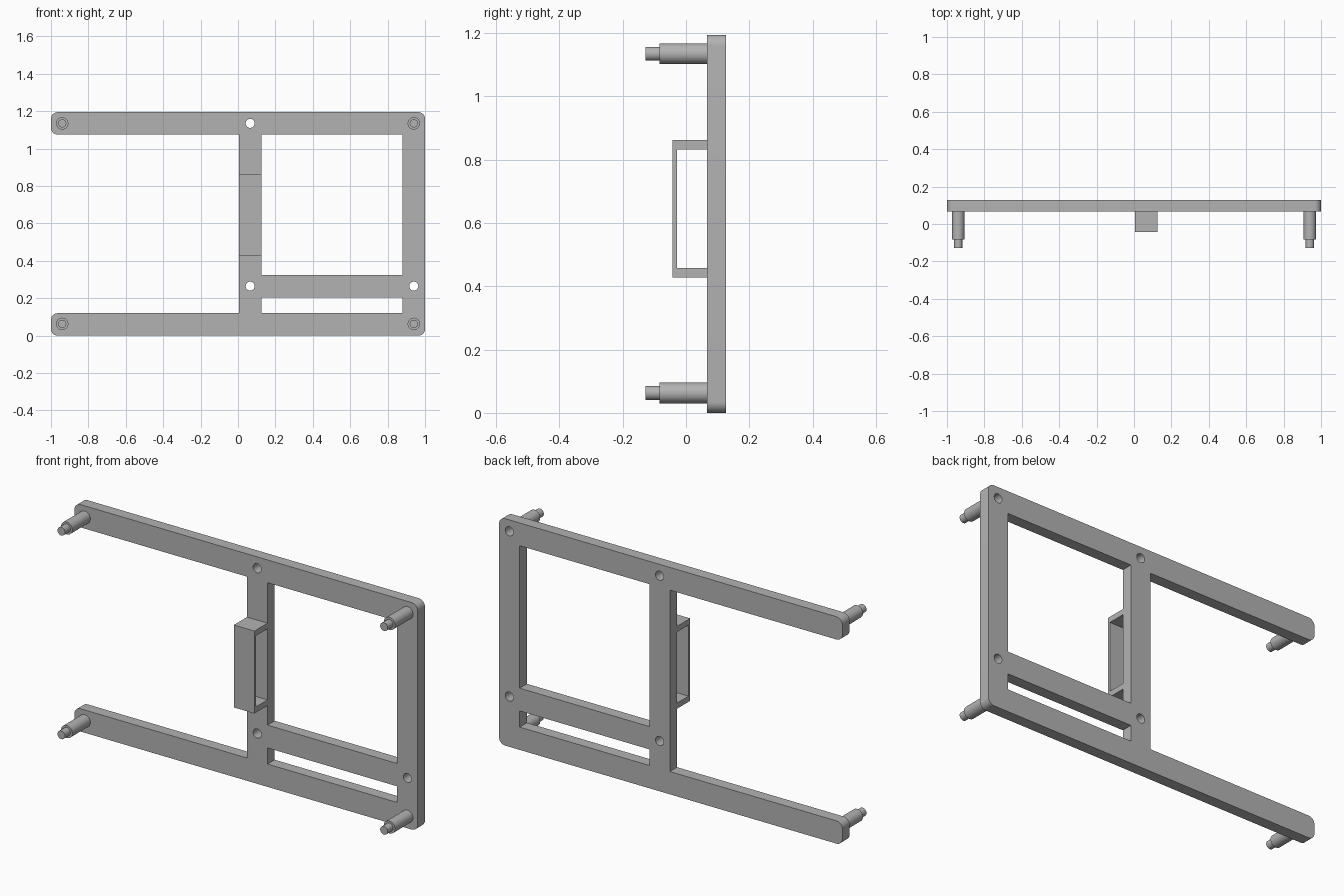
import bpy, bmesh
from math import sin, cos, pi, radians
from mathutils import Matrix, Vector

if "Cube" in bpy.data.objects:
    bpy.data.objects.remove(bpy.data.objects["Cube"])

grey = bpy.data.materials.new("plain grey")
grey.use_nodes = True
grey.diffuse_color = (0.45, 0.45, 0.45, 1)
grey.node_tree.nodes["Principled BSDF"].inputs["Base Color"].default_value = (0.45, 0.45, 0.45, 1)

LENGTH, HEIGHT, BAR = 2.0, 1.195, 0.12
FRONT, BACK = 0.067, 0.127          # faces of the flat frame
POST_L, POST_R = 0.005, 0.125       # sides of the middle post
PEG_X, PEG_LOW, PEG_HIGH = 0.94, 0.063, 1.135


def finish(name, bm):
    """Turn a bmesh into a shaded object."""
    bmesh.ops.remove_doubles(bm, verts=bm.verts, dist=0.0001)
    bmesh.ops.recalc_face_normals(bm, faces=bm.faces)
    mesh = bpy.data.meshes.new(name)
    bm.to_mesh(mesh)
    bm.free()
    mesh.materials.append(grey)
    obj = bpy.data.objects.new(name, mesh)
    bpy.context.collection.objects.link(obj)
    bpy.ops.object.select_all(action="DESELECT")
    obj.select_set(True)
    bpy.context.view_layer.objects.active = obj
    bpy.ops.object.shade_smooth_by_angle(angle=radians(35))
    return obj


def rounded(points, radius, steps=8):
    """Round the outline corners that lie at the outer ends."""
    out = []
    for i, p in enumerate(points):
        p = Vector(p)
        if abs(p.x) < LENGTH / 2:
            out.append(p)
            continue
        a = (Vector(points[i - 1]) - p).normalized() * radius
        b = (Vector(points[(i + 1) % len(points)]) - p).normalized() * radius
        for k in range(steps + 1):
            t = pi / 2 * k / steps
            out.append(p + a * (1 - sin(t)) + b * (1 - cos(t)))
    return out


def rectangle(x0, x1, z0, z1):
    return [(x0, z0), (x1, z0), (x1, z1), (x0, z1)]


def circle(x, z, r, n=32):
    return [(x + r * cos(2 * pi * k / n), z + r * sin(2 * pi * k / n)) for k in range(n)]


def extrude_loops(name, loops, depth, matrix):
    """Extrude a flat outline, with its openings, into a solid."""
    curve = bpy.data.curves.new(name + " outline", "CURVE")
    curve.dimensions, curve.fill_mode, curve.extrude = "2D", "BOTH", depth / 2
    for loop in loops:
        spline = curve.splines.new("POLY")
        spline.points.add(len(loop) - 1)
        for point, co in zip(spline.points, loop):
            point.co = (co[0], co[1], 0, 1)
        spline.use_cyclic_u = True
    helper = bpy.data.objects.new(name + " outline", curve)
    bpy.context.collection.objects.link(helper)
    bpy.context.view_layer.update()
    mesh = bpy.data.meshes.new_from_object(
        helper.evaluated_get(bpy.context.evaluated_depsgraph_get()))
    bpy.data.objects.remove(helper)
    bm = bmesh.new()
    bm.from_mesh(mesh)
    bpy.data.meshes.remove(mesh)
    bm.transform(matrix)
    return finish(name, bm)


# Flat frame: two long arms, middle post, end post and cross bar
end = LENGTH / 2
outline = rounded([(-end, 0), (end, 0), (end, HEIGHT), (-end, HEIGHT),
                   (-end, HEIGHT - BAR), (POST_L, HEIGHT - BAR),
                   (POST_L, BAR), (-end, BAR)], 0.035)
windows = [rectangle(POST_R, end - BAR, 0.325, HEIGHT - BAR),
           rectangle(POST_R, end - BAR, BAR, 0.205)]
holes = [circle(x, z, 0.024) for x in (0.065, PEG_X) for z in (0.265, PEG_HIGH)]
upright = Matrix.Translation((0, (FRONT + BACK) / 2, 0)) @ Matrix.Rotation(pi / 2, 4, "X")
extrude_loops("frame", [outline] + windows + holes, BACK - FRONT, upright)

# Strap handle on the middle post, drawn as a side profile (y, z)
z0, z1, y0, wall = 0.428, 0.862, -0.042, 0.03
strap = [(FRONT, z0), (y0, z0), (y0, z1), (FRONT, z1), (FRONT, z1 - wall),
         (y0 + 0.014, z1 - wall), (y0 + 0.014, z0 + wall), (FRONT, z0 + wall)]
sideways = Matrix(((0, 0, 1, (POST_L + POST_R) / 2), (1, 0, 0, 0), (0, 1, 0, 0), (0, 0, 0, 1)))
extrude_loops("strap_handle", [strap], POST_R - POST_L, sideways)


# Stepped mounting pegs at the four corners
def peg(name, x, z):
    bm = bmesh.new()
    profile = [(0, FRONT), (0.033, FRONT), (0.033, -0.083),
               (0.022, -0.083), (0.022, -0.128), (0, -0.128)]
    verts = [bm.verts.new((x + r, y, z)) for r, y in profile]
    edges = [bm.edges.new(pair) for pair in zip(verts, verts[1:])]
    bmesh.ops.spin(bm, geom=verts + edges, cent=(x, 0, z), axis=(0, 1, 0),
                   angle=2 * pi, steps=32)
    finish(name, bm)


for side, x in (("left", PEG_X), ("right", -PEG_X)):
    for level, z in (("lower", PEG_LOW), ("upper", PEG_HIGH)):
        peg(f"{level}_{side}_peg", x, z)
